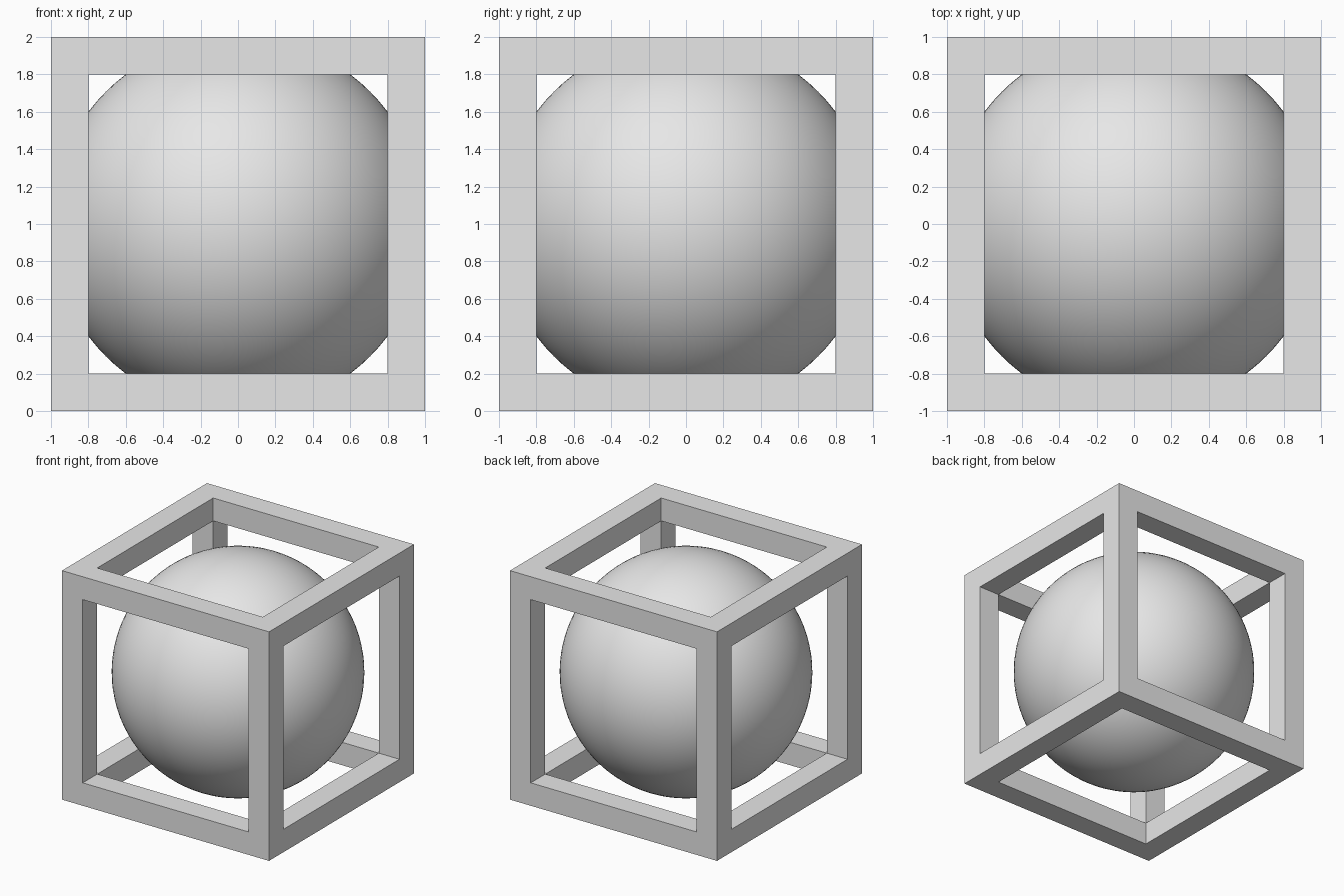
import bpy
import bmesh
from itertools import product
from mathutils import Vector

cube = bpy.data.objects.get("Cube")
if cube:
    bpy.data.objects.remove(cube, do_unlink=True)

HALF = 1.0    # half the side of the frame
BAR = 0.2     # thickness of the bars
CENTRE = Vector((0, 0, HALF))

grey = bpy.data.materials.new("light_grey")
grey.use_nodes = True
colour = (0.8, 0.8, 0.8, 1)
grey.diffuse_color = colour
grey.node_tree.nodes["Principled BSDF"].inputs["Base Color"].default_value = colour


def add_object(name, bm):
    mesh = bpy.data.meshes.new(name)
    bm.to_mesh(mesh)
    bm.free()
    mesh.materials.append(grey)
    obj = bpy.data.objects.new(name, mesh)
    obj.location = CENTRE
    bpy.context.collection.objects.link(obj)
    return obj


# Open cube frame: a 3 x 3 x 3 lattice of cells, keeping only edges and corners
cuts = (-HALF, -HALF + BAR, HALF - BAR, HALF)
kept = {c for c in product(range(3), repeat=3) if c.count(1) < 2}
bm = bmesh.new()
for cell in kept:
    for axis, step in product(range(3), (-1, 1)):
        neighbour = list(cell)
        neighbour[axis] += step
        if tuple(neighbour) in kept:
            continue
        # Exposed cell side, wound so that it faces outward
        u, v = (axis + 1) % 3, (axis + 2) % 3
        corners = []
        for du, dv in ((0, 0), (1, 0), (1, 1), (0, 1)):
            p = Vector()
            p[axis] = cuts[cell[axis] + (step > 0)]
            p[u] = cuts[cell[u] + du]
            p[v] = cuts[cell[v] + dv]
            corners.append(bm.verts.new(p))
        bm.faces.new(corners if step > 0 else corners[::-1])
bmesh.ops.remove_doubles(bm, verts=bm.verts, dist=0.001)
# Merge the coplanar cell sides into clean faces
bmesh.ops.dissolve_limit(bm, angle_limit=0.01, verts=bm.verts, edges=bm.edges)
add_object("cube_frame", bm)

# Smooth ball that just reaches the outer planes of the frame
bm = bmesh.new()
bmesh.ops.create_uvsphere(bm, u_segments=96, v_segments=48, radius=HALF)
for face in bm.faces:
    face.smooth = True
add_object("ball", bm)
